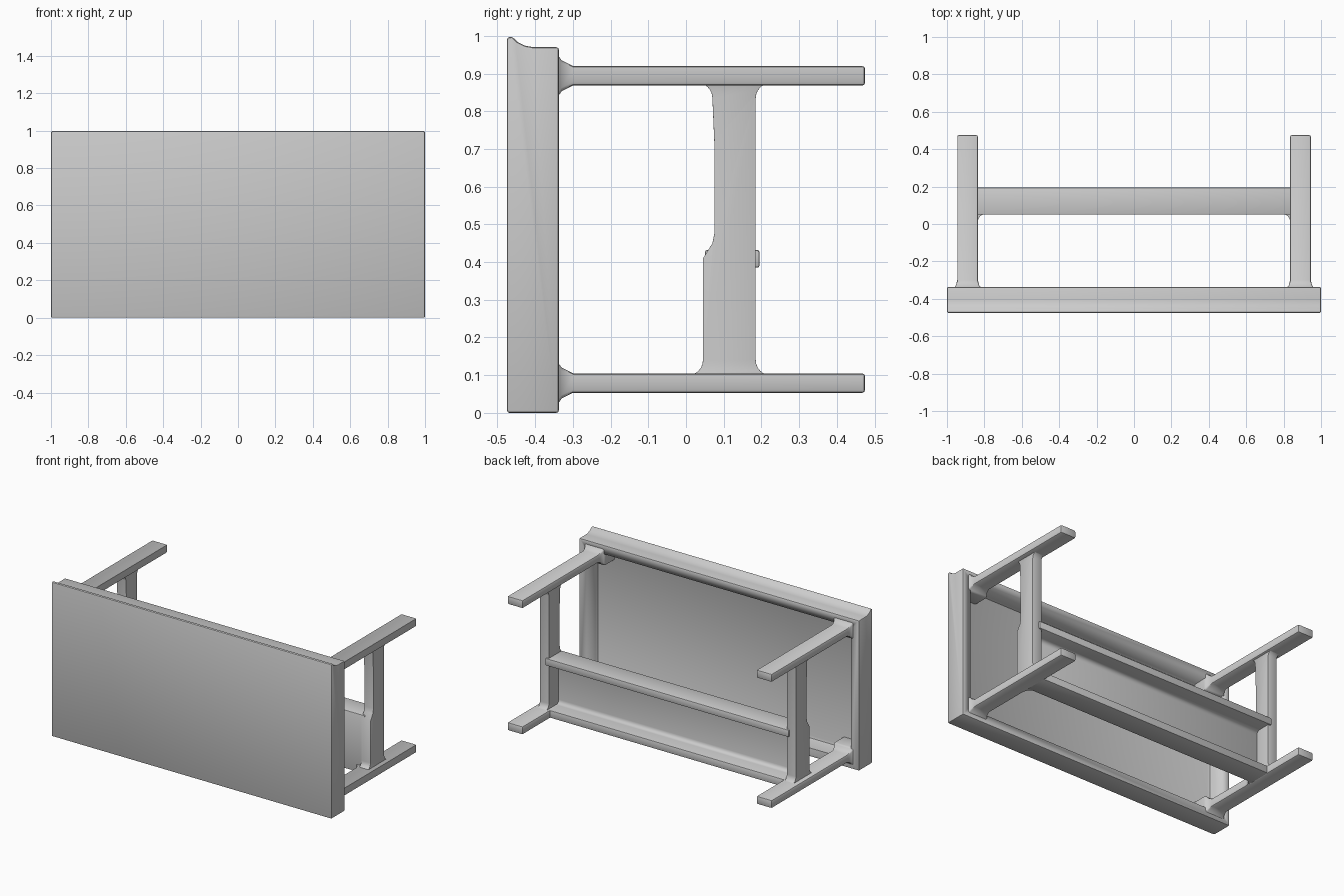
import bpy, bmesh, math
from mathutils import Vector

if "Cube" in bpy.data.objects:
    bpy.data.objects.remove(bpy.data.objects["Cube"])


def finish(name, bm, bevel=0.008):
    bmesh.ops.recalc_face_normals(bm, faces=bm.faces)
    me = bpy.data.meshes.new(name)
    bm.to_mesh(me)
    bm.free()
    ob = bpy.data.objects.new(name, me)
    bpy.context.collection.objects.link(ob)
    bpy.ops.object.select_all(action='DESELECT')
    ob.select_set(True)
    bpy.context.view_layer.objects.active = ob
    if bevel:
        mod = ob.modifiers.new("soft_edges", 'BEVEL')
        mod.width, mod.segments, mod.limit_method = bevel, 2, 'ANGLE'
        mod.angle_limit = math.radians(40)
        bpy.ops.object.modifier_apply(modifier=mod.name)
    bpy.ops.object.shade_smooth_by_angle(angle=math.radians(35))
    return ob


def loft(name, rings, bevel=0.008):
    bm = bmesh.new()
    loops = [[bm.verts.new(p) for p in r] for r in rings]
    n = len(loops[0])
    for a, b in zip(loops, loops[1:]):
        for i in range(n):
            j = (i + 1) % n
            bm.faces.new((a[i], a[j], b[j], b[i]))
    bm.faces.new(loops[0])
    bm.faces.new(loops[-1][::-1])
    return finish(name, bm, bevel)


def extrude_x(name, profile, x0, x1, bevel=0.008):
    return loft(name, [[(x, y, z) for y, z in profile] for x in (x0, x1)], bevel)


def rect(y, x0, x1, z0, z1):
    return [(x0, y, z0), (x1, y, z0), (x1, y, z1), (x0, y, z1)]


def arc(cy, cz, r, a0, a1, n=6):
    return [(cy + r * math.cos(math.radians(a0 + (a1 - a0) * i / n)),
             cz + r * math.sin(math.radians(a0 + (a1 - a0) * i / n))) for i in range(n + 1)]


# Tabletop: hollow tray standing on edge, with a coved lip along the top
top = extrude_x("tabletop", [(-0.475, 0.0), (-0.337, 0.0), (-0.337, 0.97), (-0.405, 0.97),
                             (-0.427, 0.974), (-0.447, 0.984), (-0.461, 0.998), (-0.475, 0.996)],
                -1, 1)
cutter = loft("recess_cutter", [rect(-0.44, -0.94, 0.94, 0.06, 0.91),
                                rect(-0.2, -0.95, 0.95, 0.05, 0.92)], 0.02)
mod = top.modifiers.new("recess", 'BOOLEAN')
mod.operation, mod.object, mod.solver = 'DIFFERENCE', cutter, 'EXACT'
bpy.context.view_layer.objects.active = top
bpy.ops.object.modifier_apply(modifier=mod.name)
bpy.data.objects.remove(cutter)

# Four flat legs, flared where they meet the tabletop
for side, s in (("left", -1), ("right", 1)):
    for level, z in (("lower", 0.079), ("upper", 0.894)):
        rings = []
        for y, gx, gz in ((-0.445, 0.018, 0.03), (-0.34, 0.018, 0.03), (-0.33, 0.008, 0.015),
                          (-0.30, 0, 0), (0.475, 0, 0)):
            xs = sorted((s * (0.835 - gx), s * (0.945 + gx)))
            rings.append(rect(y, xs[0], xs[1], z - 0.026 - gz, z + 0.026 + gz))
        loft(f"{side}_{level}_leg", rings)

# End posts joining the legs, with rounded corners and a stepped front edge
post = (arc(0.225, 0.14, 0.04, 270, 180) + arc(0.225, 0.835, 0.04, 180, 90)
        + arc(0.03, 0.835, 0.04, 90, 0)
        + [(0.075, 0.72), (0.076, 0.48), (0.07, 0.45), (0.045, 0.41)]
        + arc(0.005, 0.14, 0.04, 0, -90))
post = [(0.225, 0.085)] + post + [(0.005, 0.085)]
for side, s in (("left", -1), ("right", 1)):
    extrude_x(f"{side}_post", post, s * 0.85, s * 0.915, 0.006)

# Channel-shaped long rail, open to the back
rail = ([(0.05, 0.055), (0.195, 0.055), (0.195, 0.104)] + arc(0.11, 0.129, 0.025, 270, 180, 4)
        + arc(0.11, 0.36, 0.025, 180, 90, 4) + [(0.195, 0.385), (0.195, 0.432), (0.05, 0.432)])
extrude_x("long_rail", rail, -0.87, 0.87, 0.006)

# Rounded gussets where the rail meets the lower legs
curve = arc(0.79, 0.01, 0.045, 90, 0)
for side, s in (("left", -1), ("right", 1)):
    pts = [(0.79, 0.06), (0.85, 0.06), (0.85, 0.01)] + curve[::-1]
    loft(f"{side}_gusset", [[(s * x, y, z) for x, y in pts] for z in (0.056, 0.103)], 0)
